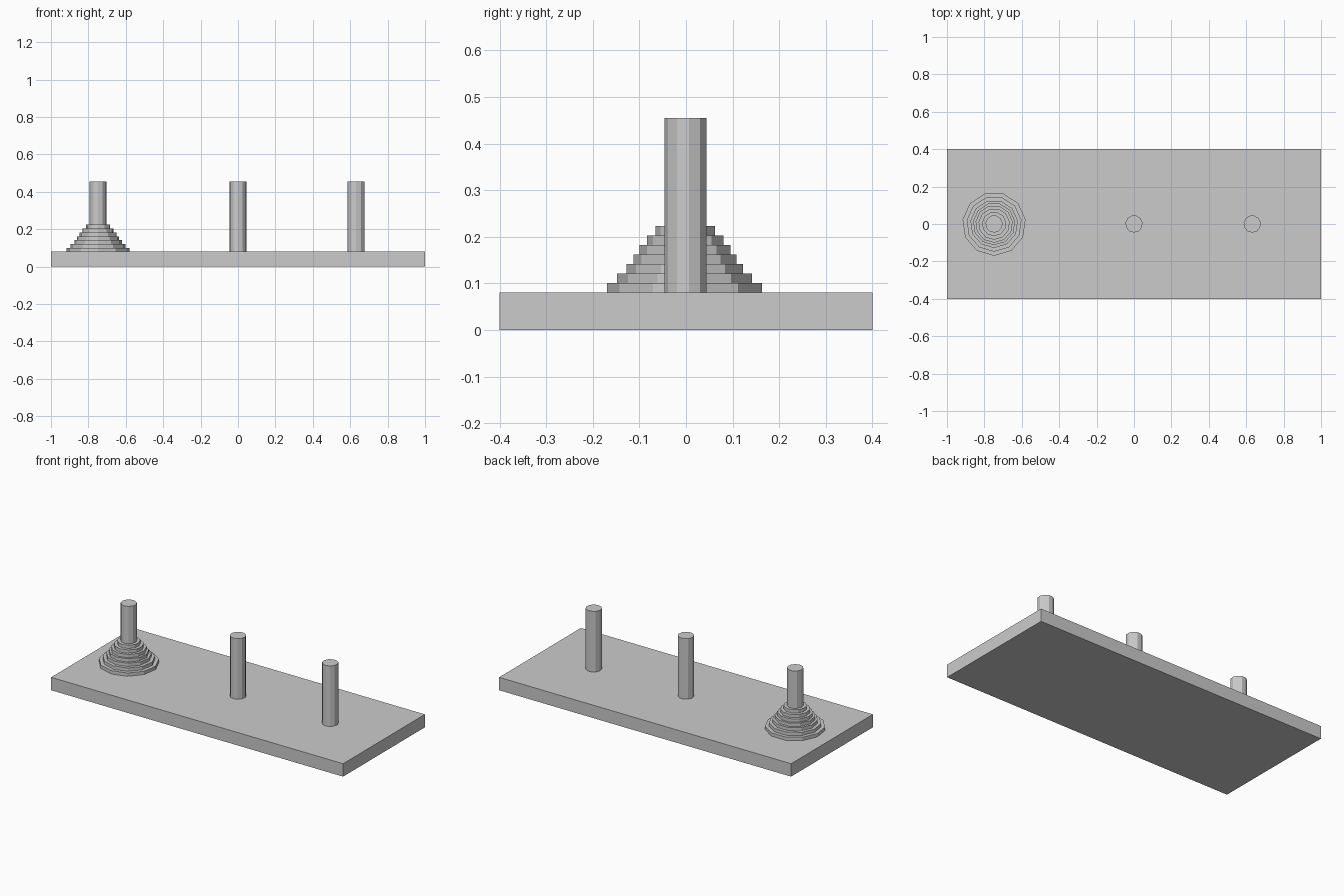
import bpy
from math import pi

cube = bpy.data.objects.get("Cube")
if cube:
    bpy.data.objects.remove(cube, do_unlink=True)

GREY = (0.6, 0.6, 0.6, 1)
grey = bpy.data.materials.new("plain_grey")
grey.use_nodes = True
grey.diffuse_color = GREY
grey.node_tree.nodes["Principled BSDF"].inputs["Base Color"].default_value = GREY

BASE_TOP = 0.08
PEG_TOP = 0.455
LEFT_PEG_X = -0.748


def cylinder(name, x, radius, bottom, top, sides, turn=0):
    bpy.ops.mesh.primitive_cylinder_add(
        vertices=sides, radius=radius, depth=top - bottom,
        location=(x, 0, (bottom + top) / 2), rotation=(0, 0, turn))
    part = bpy.context.object
    part.name = name
    part.data.materials.append(grey)


# Base board
bpy.ops.mesh.primitive_cube_add(size=1, location=(0, 0, BASE_TOP / 2))
board = bpy.context.object
board.name = "base_board"
board.scale = (2, 0.8, BASE_TOP)
bpy.ops.object.transform_apply(location=False, rotation=False, scale=True)
board.data.materials.append(grey)

# Three upright pegs
for name, x in (("right_peg", LEFT_PEG_X), ("middle_peg", 0), ("left_peg", 0.632)):
    cylinder(name, x, 0.046, BASE_TOP, PEG_TOP, 11, pi)

# Stack of shrinking discs on one peg
radii = (0.17, 0.148, 0.128, 0.113, 0.1, 0.084, 0.065)
step = 0.0205
for i, radius in enumerate(radii):
    bottom = BASE_TOP + i * step
    cylinder(f"disc_{i + 1}", LEFT_PEG_X, radius, bottom, bottom + step, 11, pi)
